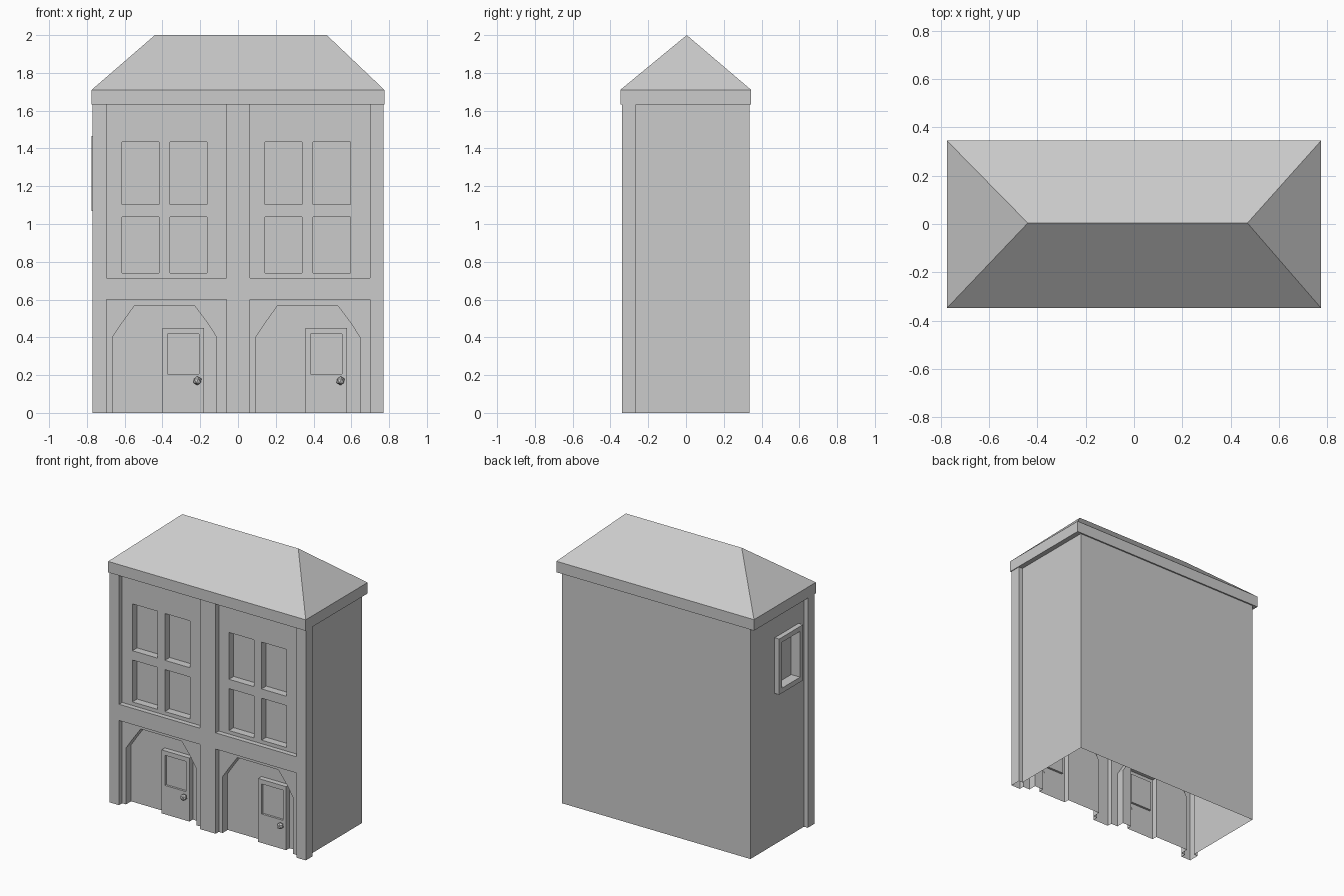
import bpy, bmesh
from mathutils import Vector

if "Cube" in bpy.data.objects:
    bpy.data.objects.remove(bpy.data.objects["Cube"])

FRONT, PANEL, GLASS, ARCH, DOOR = -0.34, -0.305, -0.252, -0.248, -0.285
EAVE, TOP = 1.632, 1.71
BAYS = (0.0, 0.758)          # x offsets of the two identical bays
OUT_FRONT, OUT_LEFT = Vector((0, -1, 0)), Vector((-1, 0, 0))


def finish(bm, name):
    bmesh.ops.remove_doubles(bm, verts=bm.verts, dist=1e-5)
    me = bpy.data.meshes.new(name)
    bm.to_mesh(me)
    bm.free()
    ob = bpy.data.objects.new(name, me)
    bpy.context.collection.objects.link(ob)
    return ob


def front(u, d, v):          # facade plane: u = x, v = z, d = y
    return Vector((u, d, v))


def left(u, d, v):           # left wall plane: u = y, v = z, d = x
    return Vector((d, u, v))


def rect(u0, u1, v0, v1):
    return [(u0, v0), (u1, v0), (u1, v1), (u0, v1)]


def shift(pts, dx):
    return [(u + dx, v) for u, v in pts]


def face(bm, cos, towards):
    f = bm.faces.new([bm.verts.new(c) for c in cos])
    f.normal_update()
    if f.normal.dot(towards) < 0:
        f.normal_flip()


def plate(bm, to3d, d, outline, holes=(), out=OUT_FRONT):
    """Flat face at depth d, with optional holes."""
    if not holes:
        face(bm, [to3d(u, d, v) for u, v in outline], out)
        return
    edges = []
    for loop in [outline, *holes]:
        vs = [bm.verts.new(to3d(u, d, v)) for u, v in loop]
        edges += [bm.edges.new((a, b)) for a, b in zip(vs, vs[1:] + vs[:1])]
    res = bmesh.ops.triangle_fill(bm, use_beauty=True, use_dissolve=False, edges=edges)
    for f in res["geom"]:
        if isinstance(f, bmesh.types.BMFace):
            f.normal_update()
            if f.normal.dot(out) < 0:
                f.normal_flip()


def sides(bm, to3d, d0, d1, pts, closed=True, inward=True):
    """Strip joining a convex outline at two depths (recess or raised box)."""
    mid = sum((to3d(u, d0, v) for u, v in pts), Vector()) / len(pts)
    pairs = list(zip(pts, pts[1:] + pts[:1]))
    for a, b in pairs if closed else pairs[:-1]:
        q = [to3d(a[0], d0, a[1]), to3d(b[0], d0, b[1]),
             to3d(b[0], d1, b[1]), to3d(a[0], d1, a[1])]
        to_mid = mid - (q[0] + q[1]) / 2
        face(bm, q, to_mid if inward else -to_mid)


# Openings of one bay; open-bottomed ones start and end at z = 0
LOWER = [(-0.695, 0), (-0.695, 0.6), (-0.06, 0.6), (-0.06, 0)]
UPPER = [(-0.06, EAVE), (-0.06, 0.715), (-0.695, 0.715), (-0.695, EAVE)]
ARCHWAY = [(-0.665, 0), (-0.665, 0.40), (-0.618, 0.47), (-0.55, 0.565),
           (-0.228, 0.565), (-0.157, 0.47), (-0.113, 0.40), (-0.113, 0)]
DOORWAY = [(-0.40, 0), (-0.40, 0.45), (-0.181, 0.45), (-0.181, 0)]
DOOR_PANE = rect(-0.373, -0.207, 0.205, 0.418)
WINDOWS = [rect(x, x + 0.197, z0, z1) for x in (-0.615, -0.36)
           for z0, z1 in ((0.74, 1.037), (1.103, 1.435))]

# Outer facade frame: corner posts, middle post and cross beam
bm = bmesh.new()
outline = [(-0.77, 0)]
for dx in BAYS:
    outline += shift(LOWER, dx)
outline += [(0.77, 0), (0.77, EAVE)]
for dx in reversed(BAYS):
    outline += shift(UPPER, dx)
outline.append((-0.77, EAVE))
plate(bm, front, FRONT, outline)
for dx in BAYS:
    sides(bm, front, FRONT, PANEL, shift(LOWER, dx), closed=False)
    sides(bm, front, FRONT, PANEL, shift(UPPER, dx), closed=False)
finish(bm, "facade_frame")

for n, dx in enumerate(BAYS, 1):
    # Upper panel with four recessed windows
    bm = bmesh.new()
    wins = [shift(w, dx) for w in WINDOWS]
    plate(bm, front, PANEL, shift(UPPER, dx), wins)
    for w in wins:
        sides(bm, front, PANEL, GLASS, w)
        plate(bm, front, GLASS, w)
    finish(bm, f"window_panel_{n}")

    # Ground floor panel with archway, back wall notched for the door
    bm = bmesh.new()
    arch, door, pane = (shift(p, dx) for p in (ARCHWAY, DOORWAY, DOOR_PANE))
    plate(bm, front, PANEL, shift(LOWER, dx) + arch[::-1])
    sides(bm, front, PANEL, ARCH, arch, closed=False)
    plate(bm, front, ARCH, arch + door[::-1])
    finish(bm, f"archway_{n}")

    # Door with recessed pane
    bm = bmesh.new()
    sides(bm, front, DOOR, ARCH, door, closed=False, inward=False)
    plate(bm, front, DOOR, door, [pane])
    sides(bm, front, DOOR, DOOR + 0.015, pane)
    plate(bm, front, DOOR + 0.015, pane)
    finish(bm, f"door_{n}")

    # Faceted door knob
    bpy.ops.mesh.primitive_ico_sphere_add(subdivisions=1, radius=0.024,
                                          location=(-0.215 + dx, DOOR - 0.018, 0.17))
    bpy.context.object.name = f"door_knob_{n}"

# Post returns, side walls and back wall
bm = bmesh.new()
for s in (-1, 1):
    out = Vector((s, 0, 0))
    face(bm, [(s * .77, y, z) for y, z in rect(FRONT, -0.265, 0, EAVE)], out)
    face(bm, [(x, -0.265, z) for x, z in rect(s * .74, s * .77, 0, EAVE)], Vector((0, 1, 0)))
face(bm, [(0.74, y, z) for y, z in rect(-0.265, 0.335, 0, EAVE)], Vector((1, 0, 0)))
face(bm, [(x, 0.335, z) for x, z in rect(-0.74, 0.74, 0, EAVE)], Vector((0, 1, 0)))
inner = rect(-0.172, 0.03, 1.105, 1.43)
plate(bm, left, -0.74, rect(-0.265, 0.335, 0, EAVE), [inner], OUT_LEFT)
finish(bm, "walls")

# Side window: raised frame and recessed pane
bm = bmesh.new()
outer = rect(-0.205, 0.063, 1.07, 1.465)
sides(bm, left, -0.775, -0.74, outer, inward=False)
plate(bm, left, -0.775, outer, [inner], OUT_LEFT)
sides(bm, left, -0.775, -0.705, inner)
plate(bm, left, -0.705, inner, out=OUT_LEFT)
finish(bm, "side_window")

# Hipped roof with eaves band and soffit
bm = bmesh.new()
X, Y0, Y1 = 0.775, -0.348, 0.345
corners = [(-X, Y0), (X, Y0), (X, Y1), (-X, Y1)]
soffit = [(-0.735, -0.26), (0.735, -0.26), (0.735, 0.33), (-0.735, 0.33)]
r0, r1 = (-0.44, 0.004, 2), (0.47, 0.004, 2)
slopes = [(r1, r0), (r1,), (r0, r1), (r0,)]
for i in range(4):
    a, b = corners[i], corners[(i + 1) % 4]
    c, d = soffit[i], soffit[(i + 1) % 4]
    out = Vector((a[0] + b[0], a[1] + b[1], 0))
    face(bm, [(*a, EAVE), (*b, EAVE), (*b, TOP), (*a, TOP)], out)
    face(bm, [(*a, TOP), (*b, TOP), *slopes[i]], Vector((0, 0, 1)))
    face(bm, [(*a, EAVE), (*b, EAVE), (*d, EAVE), (*c, EAVE)], Vector((0, 0, -1)))
finish(bm, "roof")
